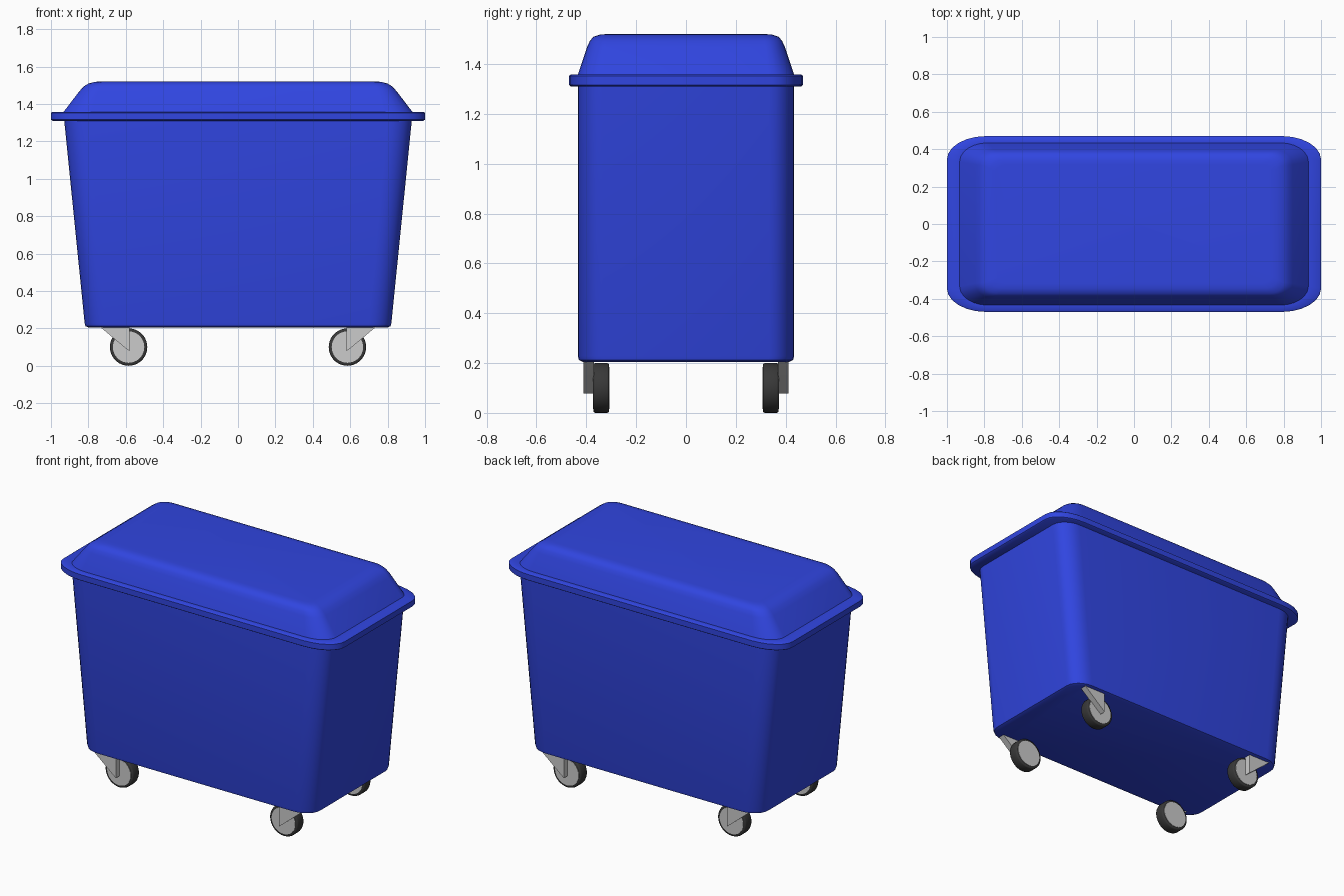
import bpy, bmesh, math
from mathutils import Matrix

if "Cube" in bpy.data.objects:
    bpy.data.objects.remove(bpy.data.objects["Cube"])


def material(name, col):
    m = bpy.data.materials.new(name)
    m.diffuse_color = (*col, 1)
    m.use_nodes = True
    m.node_tree.nodes["Principled BSDF"].inputs["Base Color"].default_value = m.diffuse_color
    return m


BLUE = material("blue_plastic", (0.03, 0.06, 0.75))
BLACK = material("black_rubber", (0.04, 0.04, 0.04))


def finish(name, bm, mat=None, angle=40):
    bmesh.ops.recalc_face_normals(bm, faces=bm.faces)
    me = bpy.data.meshes.new(name)
    bm.to_mesh(me)
    bm.free()
    ob = bpy.data.objects.new(name, me)
    bpy.context.collection.objects.link(ob)
    if mat:
        me.materials.append(mat)
    bpy.ops.object.select_all(action='DESELECT')
    ob.select_set(True)
    bpy.context.view_layer.objects.active = ob
    bpy.ops.object.shade_smooth_by_angle(angle=math.radians(angle))
    return ob


def ring(bm, hx, hy, rx, ry, z, n=6):
    """Rounded rectangle of vertices at height z."""
    vs = []
    for q, (sx, sy) in enumerate([(1, 1), (-1, 1), (-1, -1), (1, -1)]):
        for i in range(n + 1):
            a = math.pi / 2 * (q + i / n)
            vs.append(bm.verts.new((sx * (hx - rx) + rx * math.cos(a),
                                    sy * (hy - ry) + ry * math.sin(a), z)))
    return vs


def loft(name, sections, mat):
    bm = bmesh.new()
    rings = [ring(bm, *s) for s in sections]
    for a, b in zip(rings, rings[1:]):
        for i in range(len(a)):
            j = (i + 1) % len(a)
            bm.faces.new((a[i], a[j], b[j], b[i]))
    bm.faces.new(rings[0])
    bm.faces.new(rings[-1])
    return finish(name, bm, mat)


# Tapered bin body with a softly rounded bottom edge
loft("bin_body", [
    (0.800, 0.415, 0.11, 0.09, 0.205),
    (0.816, 0.430, 0.12, 0.10, 0.212),
    (0.820, 0.434, 0.12, 0.10, 0.228),
    (0.930, 0.434, 0.13, 0.10, 1.320),
], BLUE)

# Lid: overhanging flange and raised, rounded dome
loft("lid", [
    (0.992, 0.462, 0.20, 0.12, 1.310),
    (1.000, 0.470, 0.21, 0.125, 1.316),
    (1.000, 0.470, 0.21, 0.125, 1.352),
    (0.992, 0.462, 0.20, 0.12, 1.358),
    (0.932, 0.434, 0.15, 0.10, 1.358),
    (0.848, 0.397, 0.10, 0.08, 1.468),
    (0.826, 0.386, 0.09, 0.07, 1.492),
    (0.800, 0.372, 0.08, 0.06, 1.509),
    (0.765, 0.345, 0.07, 0.05, 1.518),
    (0.735, 0.320, 0.06, 0.04, 1.520),
], BLUE)


def disc(name, x, y, z, radius, width, bevel, mat=None):
    """Wheel-like cylinder lying along y."""
    bm = bmesh.new()
    bmesh.ops.create_cone(bm, cap_ends=True, segments=36, radius1=radius,
                          radius2=radius, depth=width,
                          matrix=Matrix.Translation((x, y, z)) @ Matrix.Rotation(math.pi / 2, 4, 'X'))
    if bevel:
        rim = [e for e in bm.edges if abs(e.verts[0].co.y - e.verts[1].co.y) < 1e-5]
        bmesh.ops.bevel(bm, geom=rim, offset=bevel, segments=2, profile=0.5, affect='EDGES')
    return finish(name, bm, mat, 50)


# Four casters: tyre, hub and triangular outer bracket
for sx, end in ((-1, "left"), (1, "right")):
    for sy, side in ((-1, "front"), (1, "back")):
        tag = f"{side}_{end}"
        x, y = sx * 0.585, sy * 0.34
        disc(f"tyre_{tag}", x, y, 0.1, 0.1, 0.064, 0.008, BLACK)
        disc(f"hub_{tag}", x, y, 0.1, 0.084, 0.068, 0)
        bm = bmesh.new()
        tri = [bm.verts.new((sx * px, sy * 0.37, pz)) for px, pz in
               ((0.58, 0.21), (0.58, 0.078), (0.605, 0.097), (0.74, 0.21))]
        face = bm.faces.new(tri)
        out = bmesh.ops.extrude_face_region(bm, geom=[face])
        bmesh.ops.translate(bm, vec=(0, sy * 0.042, 0),
                            verts=[g for g in out["geom"] if isinstance(g, bmesh.types.BMVert)])
        finish(f"bracket_{tag}", bm, None, 20)
